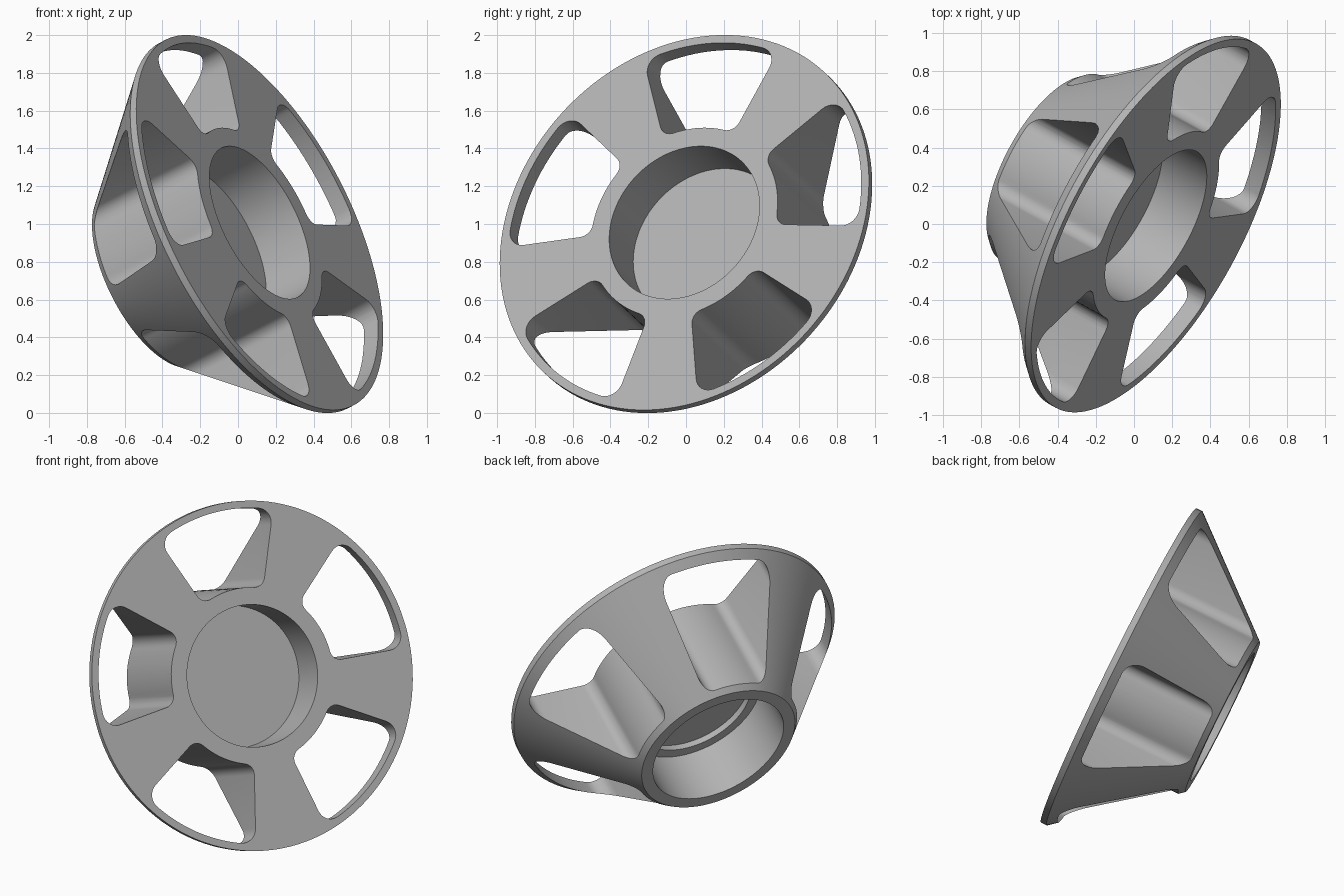
import bpy, bmesh, math
from mathutils import Matrix, Vector

if "Cube" in bpy.data.objects:
    bpy.data.objects.remove(bpy.data.objects["Cube"], do_unlink=True)

SEGMENTS = 144
RIM_R, RIM_T = 1.088, 0.04      # wide end
END_R, HEIGHT = 0.52, 0.72      # narrow end
BORE_R = 0.443
WINDOWS = 5

grey = bpy.data.materials.new("plain grey")
grey.use_nodes = True
colour = (0.45, 0.45, 0.45, 1)
grey.diffuse_color = colour
grey.node_tree.nodes["Principled BSDF"].inputs["Base Color"].default_value = colour


def make_object(name, bm):
    bmesh.ops.recalc_face_normals(bm, faces=bm.faces)
    mesh = bpy.data.meshes.new(name)
    bm.to_mesh(mesh)
    bm.free()
    mesh.materials.append(grey)
    ob = bpy.data.objects.new(name, mesh)
    bpy.context.collection.objects.link(ob)
    return ob


def lathe(name, profile):
    """Spin a (radius, height) profile around the local z axis."""
    bm = bmesh.new()
    verts = [bm.verts.new((r, 0, z)) for r, z in profile]
    edges = [bm.edges.new(pair) for pair in zip(verts, verts[1:])]
    bmesh.ops.spin(bm, geom=verts + edges, cent=(0, 0, 0), axis=(0, 0, 1),
                   angle=math.tau, steps=SEGMENTS, use_duplicate=False)
    bmesh.ops.remove_doubles(bm, verts=bm.verts, dist=1e-5)
    return make_object(name, bm)


def polar(r, a):
    return Vector((r * math.cos(a), r * math.sin(a)))


def arc(centre, r, start, end, steps):
    return [centre + polar(r, start + (end - start) * i / steps) for i in range(steps + 1)]


def window_outline(inner, outer, half, f_in, f_out):
    """Ring sector with rounded corners, symmetric about the x axis."""
    origin = Vector((0, 0))
    t_out = half - math.asin(f_out / (outer - f_out))
    t_in = half - math.asin(f_in / (inner + f_in))
    side = half + math.pi / 2
    pts = arc(origin, outer, 0, t_out, 8)[:-1]
    pts += arc(polar(outer - f_out, t_out), f_out, t_out, side, 8)
    pts += arc(polar(inner + f_in, t_in), f_in, side, t_in + math.pi, 8)
    pts += arc(origin, inner, t_in, 0, 6)[1:]
    return pts + [Vector((p.x, -p.y)) for p in reversed(pts[1:-1])]


# Conical hub: blind bore in the wide face, stepped bore in the narrow end
hub = lathe("conical_hub", [
    (0, -0.29), (BORE_R, -0.29), (BORE_R, 0), (RIM_R, 0), (RIM_R, -RIM_T),
    (END_R, -HEIGHT), (BORE_R, -HEIGHT), (BORE_R, -0.36),
    (0.38, -0.36), (0.38, -0.32), (0, -0.32)])

# Windows cut along the hub axis
bm = bmesh.new()
outline = window_outline(0.55, 1.043, math.radians(22.5), 0.07, 0.09)
for k in range(WINDOWS):
    turn = Matrix.Rotation(math.radians(93.4) + k * math.tau / WINDOWS, 4, 'Z')
    face = bm.faces.new([bm.verts.new(turn @ Vector((p.x, p.y, -1))) for p in outline])
    new = bmesh.ops.extrude_face_region(bm, geom=[face])["geom"]
    bmesh.ops.translate(bm, vec=(0, 0, 1.2),
                        verts=[v for v in new if isinstance(v, bmesh.types.BMVert)])
cutter = make_object("window_cutter", bm)
cutter.hide_render = True

cut = hub.modifiers.new("windows", 'BOOLEAN')
cut.operation = 'DIFFERENCE'
cut.solver = 'EXACT'
cut.object = cutter
bpy.ops.object.select_all(action='DESELECT')
hub.select_set(True)
bpy.context.view_layer.objects.active = hub
bpy.ops.object.modifier_apply(modifier=cut.name)
bpy.data.objects.remove(cutter, do_unlink=True)
bpy.ops.object.shade_smooth_by_angle(angle=math.radians(25))

# Tilt the hub so its wide face looks along the axis
n = Vector((0.80, -0.44, 0.41)).normalized()
u = Vector((0, 0, 1)).cross(n).normalized()
v = n.cross(u)
tilt = Matrix((u, v, n)).transposed().to_4x4()
hub.matrix_world = Matrix.Translation((0.115, -0.009, 1.008)) @ tilt
